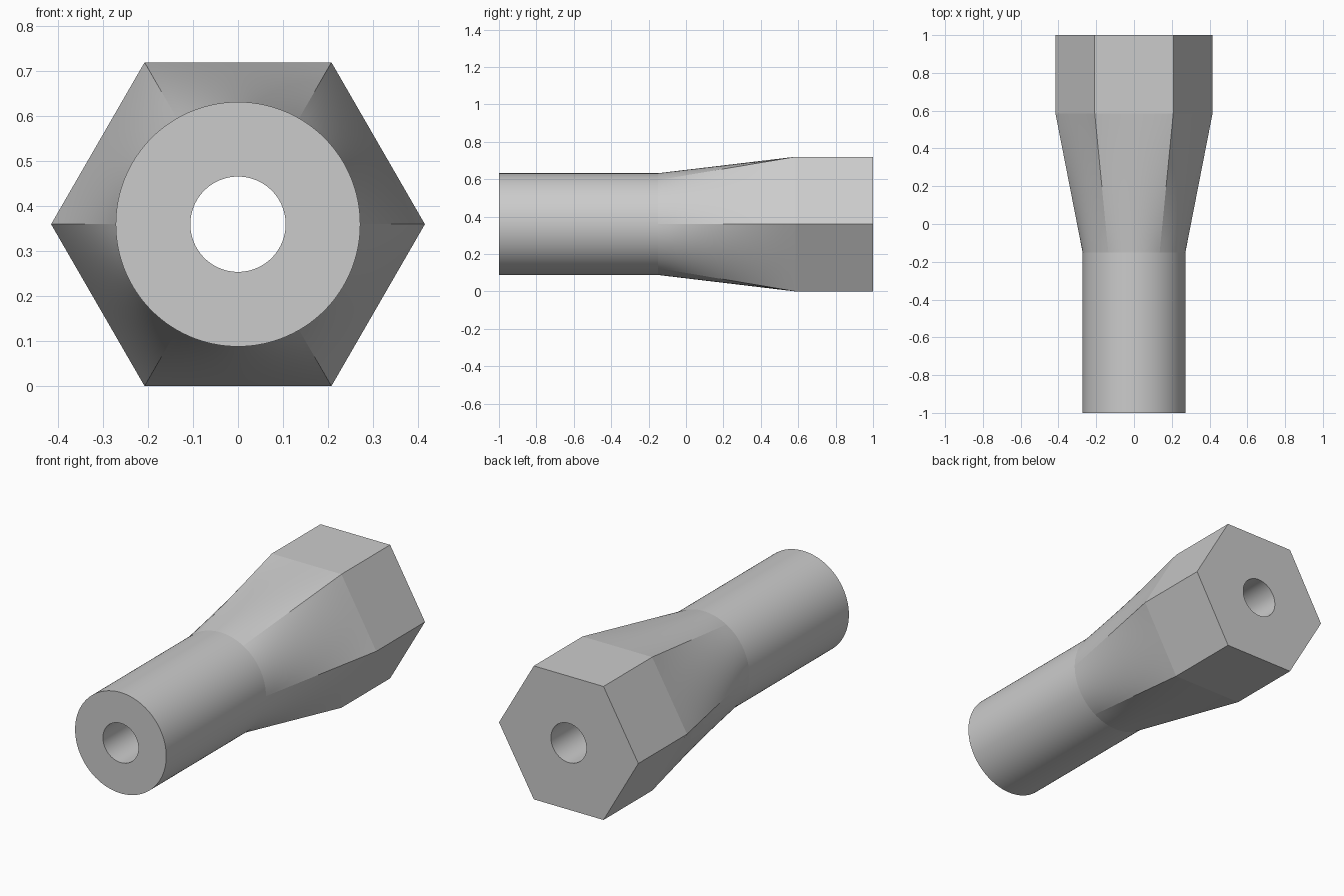
import bpy
import bmesh
import math

cube = bpy.data.objects.get("Cube")
if cube:
    bpy.data.objects.remove(cube, do_unlink=True)

PER_SIDE = 20
SEGMENTS = 6 * PER_SIDE
APOTHEM = 0.36
HEX_RADIUS = APOTHEM / math.cos(math.pi / 6)
TUBE_RADIUS = 0.272
HOLE_RADIUS = 0.106
LOFT_STEPS = 12
LOFT_START, LOFT_END = -0.15, 0.585


def circle(radius):
    return [(radius * math.cos(math.tau * i / SEGMENTS),
             radius * math.sin(math.tau * i / SEGMENTS)) for i in range(SEGMENTS)]


def hexagon(radius):
    corners = [(radius * math.cos(k * math.pi / 3),
                radius * math.sin(k * math.pi / 3)) for k in range(7)]
    return [blend_point(corners[k], corners[k + 1], j / PER_SIDE)
            for k in range(6) for j in range(PER_SIDE)]


def blend_point(a, b, t):
    return (a[0] + (b[0] - a[0]) * t, a[1] + (b[1] - a[1]) * t)


# Cross-sections: round tube, ruled loft to the hexagon, then the bore
tube, head, bore = circle(TUBE_RADIUS), hexagon(HEX_RADIUS), circle(HOLE_RADIUS)
sections = [(-1, tube)]
for s in range(LOFT_STEPS + 1):
    t = s / LOFT_STEPS
    y = LOFT_START + (LOFT_END - LOFT_START) * t
    sections.append((y, [blend_point(a, b, t) for a, b in zip(tube, head)]))
sections += [(1, head), (1, bore), (-1, bore)]

# Skin the closed loop of sections
bm = bmesh.new()
rings = [[bm.verts.new((x, y, z + APOTHEM)) for x, z in pts] for y, pts in sections]
for r, ring in enumerate(rings):
    following = rings[(r + 1) % len(rings)]
    for i in range(SEGMENTS):
        j = (i + 1) % SEGMENTS
        bm.faces.new((ring[i], ring[j], following[j], following[i]))
bmesh.ops.recalc_face_normals(bm, faces=bm.faces)

mesh = bpy.data.meshes.new("hex_head_sleeve")
bm.to_mesh(mesh)
bm.free()
sleeve = bpy.data.objects.new("hex_head_sleeve", mesh)
bpy.context.collection.objects.link(sleeve)

# Plain grey
grey = bpy.data.materials.new("plain_grey")
grey.use_nodes = True
colour = (0.6, 0.6, 0.6, 1)
grey.diffuse_color = colour
grey.node_tree.nodes["Principled BSDF"].inputs["Base Color"].default_value = colour
mesh.materials.append(grey)

# Smooth round walls, crisp hexagon and rim edges
bpy.ops.object.select_all(action="DESELECT")
sleeve.select_set(True)
bpy.context.view_layer.objects.active = sleeve
bpy.ops.object.shade_smooth_by_angle(angle=math.radians(5.5))
